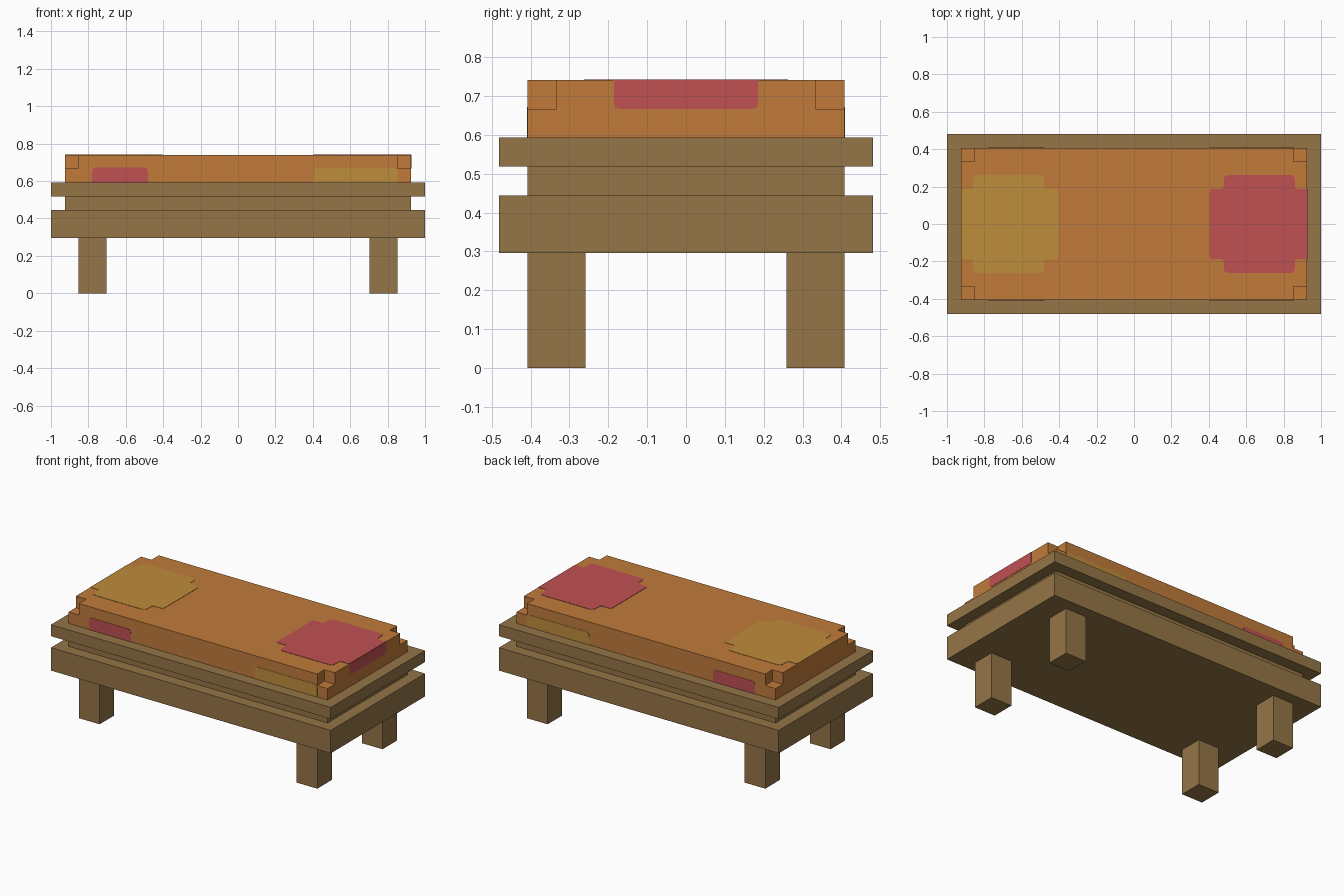
import bpy
import bmesh
from mathutils import Vector

default = bpy.data.objects.get("Cube")
if default:
    bpy.data.objects.remove(default, do_unlink=True)

U = 2 / 27        # block size that all the parts follow
PLATE = 0.002     # thickness of the painted patches


def material(name, rgb):
    mat = bpy.data.materials.new(name)
    mat.use_nodes = True
    mat.diffuse_color = (*rgb, 1)
    mat.node_tree.nodes["Principled BSDF"].inputs["Base Color"].default_value = (*rgb, 1)
    return mat


WOOD = material("brown wood", (0.300, 0.178, 0.063))
ORANGE = material("orange cloth", (0.533, 0.198, 0.044))
RED = material("red patch", (0.527, 0.082, 0.086))
YELLOW = material("mustard patch", (0.521, 0.266, 0.044))


def finish(name, bm, mat):
    bmesh.ops.recalc_face_normals(bm, faces=bm.faces)
    mesh = bpy.data.meshes.new(name)
    bm.to_mesh(mesh)
    bm.free()
    mesh.materials.append(mat)
    obj = bpy.data.objects.new(name, mesh)
    bpy.context.collection.objects.link(obj)
    return obj


def add_box(bm, center, size):
    verts = bmesh.ops.create_cube(bm, size=1)["verts"]
    for v in verts:
        v.co = Vector(center) + Vector(c * s for c, s in zip(v.co, size))


def box(name, mat, half_x, half_y, z0, z1, x=0, y=0):
    """Box with its sizes and place given in blocks."""
    bm = bmesh.new()
    add_box(bm, (x * U, y * U, (z0 + z1) / 2 * U),
            (2 * half_x * U, 2 * half_y * U, (z1 - z0) * U))
    return finish(name, bm, mat)


def rounded(corners, steps=4):
    """Round each (a, b, radius) corner of a 2D outline."""
    out = []
    for i, (a, b, r) in enumerate(corners):
        p = Vector((a, b))
        if not r:
            out.append(p)
            continue
        before = Vector(corners[i - 1][:2])
        after = Vector(corners[(i + 1) % len(corners)][:2])
        start = p + (before - p).normalized() * r
        end = p + (after - p).normalized() * r
        for k in range(steps + 1):
            t = k / steps
            out.append(start * (1 - t) ** 2 + p * 2 * t * (1 - t) + end * t * t)
    return out


def patch(name, mat, corners, place, normal):
    """Thin plate lying on a cushion face."""
    bm = bmesh.new()
    face = bm.faces.new([bm.verts.new(place(*p)) for p in rounded(corners)])
    grown = bmesh.ops.extrude_face_region(bm, geom=[face], use_keep_orig=True)["geom"]
    moved = [g for g in grown if isinstance(g, bmesh.types.BMVert)]
    bmesh.ops.translate(bm, verts=moved, vec=Vector(normal) * PLATE)
    return finish(name, bm, mat)


# Wooden frame: two slabs with a narrower core between them
box("lower_slab", WOOD, 13.5, 6.5, 4, 6)
box("frame_core", WOOD, 12.5, 5.5, 6, 7)
box("upper_slab", WOOD, 13.5, 6.5, 7, 8)

# Legs
for sx, x_name in ((1, "left"), (-1, "right")):
    for sy, y_name in ((-1, "front"), (1, "back")):
        box(f"{y_name}_{x_name}_leg", WOOD, 1, 1, 0, 4, sx * 10.5, sy * 4.5)

# Cushion with a one-block notch cut from each top corner
cushion = box("cushion", ORANGE, 12.5, 5.5, 8, 10)
bm = bmesh.new()
for sx in (-1, 1):
    for sy in (-1, 1):
        add_box(bm, (sx * 12.5 * U, sy * 5.5 * U, 10 * U), (2 * U, 2 * U, 2 * U))
cutter = finish("notch_cutter", bm, ORANGE)
cutter.hide_render = True
notch = cushion.modifiers.new("notches", "BOOLEAN")
notch.operation = "DIFFERENCE"
notch.solver = "EXACT"
notch.object = cutter
bpy.context.view_layer.objects.active = cushion
bpy.ops.object.modifier_apply(modifier=notch.name)
bpy.data.objects.remove(cutter, do_unlink=True)

# Cross-shaped patches on the top, mirrored end to end
END, SIDE, TOP, SEAM = 12.5 * U, 5.5 * U, 10 * U, 8 * U
half = [(END, 0.187, 0), (0.86, 0.187, 0.015), (0.86, 0.263, 0.03),
        (0.48, 0.263, 0.03), (0.48, 0.187, 0.015), (0.405, 0.187, 0.015)]
cross = half + [(a, -b, r) for a, b, r in reversed(half)]
for sign, mat, name in ((1, RED, "red_top_patch"), (-1, YELLOW, "mustard_top_patch")):
    patch(name, mat, cross, lambda a, b: (sign * a, b, TOP), (0, 0, 1))

# Red patch hanging over the left end
end_patch = [(-0.185, TOP, 0), (0.185, TOP, 0),
             (0.185, 0.667, 0.015), (-0.185, 0.667, 0.015)]
patch("red_end_patch", RED, end_patch, lambda a, b: (END, a, b), (1, 0, 0))

# Low patches on the front and back faces
for sy, y_name in ((-1, "front"), (1, "back")):
    for x0, x1, mat, c_name in ((-0.78, -0.48, RED, "red"),
                                (0.405, 0.853, YELLOW, "mustard")):
        low = [(x0, SEAM, 0), (x1, SEAM, 0), (x1, 0.672, 0.025), (x0, 0.672, 0.025)]
        patch(f"{c_name}_{y_name}_patch", mat, low,
              lambda a, b: (a, sy * SIDE, b), (0, sy, 0))
